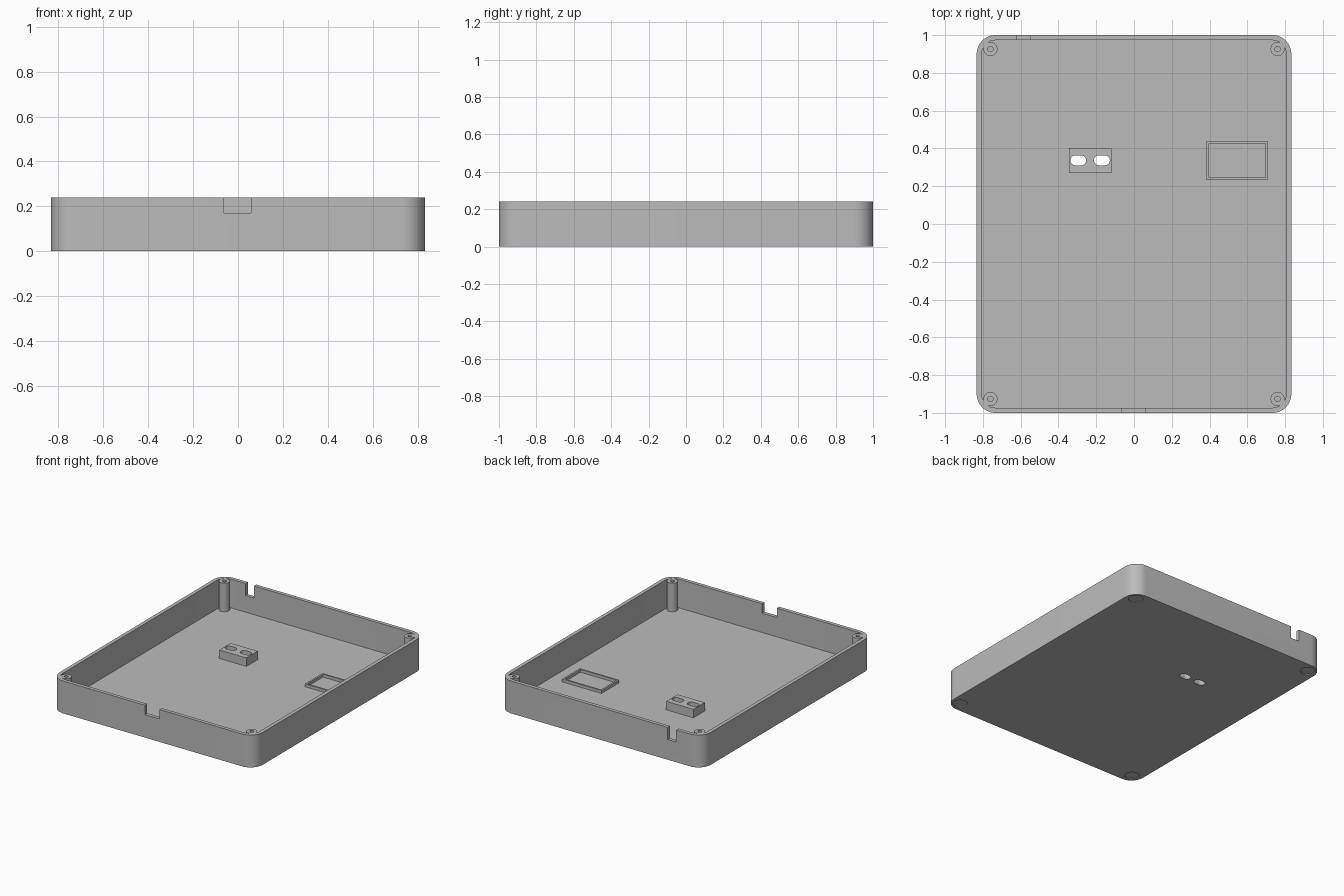
import bpy
import bmesh
from math import cos, sin, pi

cube = bpy.data.objects.get("Cube")
if cube:
    bpy.data.objects.remove(cube, do_unlink=True)

grey = bpy.data.materials.new("plain grey")
colour = (0.5, 0.5, 0.5, 1)
grey.diffuse_color = colour
grey.use_nodes = True
grey.node_tree.nodes["Principled BSDF"].inputs["Base Color"].default_value = colour

HALF_X, HALF_Y, HEIGHT = 0.833, 1.0, 0.24
WALL, FLOOR, RADIUS = 0.027, 0.027, 0.1


def prism(name, centre, half, z0, z1, r=0, steps=12):
    """Upright prism with a rectangular, rounded or circular outline."""
    bm = bmesh.new()
    ring = []
    for i, (sx, sy) in enumerate([(1, 1), (-1, 1), (-1, -1), (1, -1)]):
        for k in range(steps + 1 if r else 1):
            a = (i + k / steps) * pi / 2
            x = centre[0] + sx * (half[0] - r) + r * cos(a)
            y = centre[1] + sy * (half[1] - r) + r * sin(a)
            ring.append(bm.verts.new((x, y, z0)))
    bottom = bm.faces.new(ring)
    top = bmesh.ops.extrude_face_region(bm, geom=[bottom])["geom"]
    bmesh.ops.translate(bm, vec=(0, 0, z1 - z0),
                        verts=[g for g in top if isinstance(g, bmesh.types.BMVert)])
    bmesh.ops.remove_doubles(bm, verts=bm.verts, dist=0.00001)
    bmesh.ops.recalc_face_normals(bm, faces=bm.faces)
    mesh = bpy.data.meshes.new(name)
    bm.to_mesh(mesh)
    bm.free()
    mesh.materials.append(grey)
    obj = bpy.data.objects.new(name, mesh)
    bpy.context.collection.objects.link(obj)
    return obj


def box(name, x0, x1, y0, y1, z0, z1):
    return prism(name, ((x0 + x1) / 2, (y0 + y1) / 2),
                 ((x1 - x0) / 2, (y1 - y0) / 2), z0, z1)


def cylinder(name, centre, r, z0, z1):
    return prism(name, centre, (r, r), z0, z1, r)


def activate(obj):
    bpy.ops.object.select_all(action='DESELECT')
    obj.select_set(True)
    bpy.context.view_layer.objects.active = obj


def cut(obj, cutters):
    activate(obj)
    for cutter in cutters:
        mod = obj.modifiers.new("cut", 'BOOLEAN')
        mod.operation = 'DIFFERENCE'
        mod.solver = 'EXACT'
        mod.object = cutter
        bpy.ops.object.modifier_apply(modifier=mod.name)
        bpy.data.objects.remove(cutter, do_unlink=True)


def slots():
    return [prism("slot_cutter", (x, 0.337), (0.042, 0.026), -0.1, 0.2, 0.0259)
            for x in (-0.295, -0.17)]


corners = [(sx * 0.76, sy * 0.926) for sx in (-1, 1) for sy in (-1, 1)]

# Open tray with wall notches, floor slots and shallow recesses underneath
tray = prism("tray", (0, 0), (HALF_X, HALF_Y), 0, HEIGHT, RADIUS)
cut(tray, [
    prism("cavity_cutter", (0, 0), (HALF_X - WALL, HALF_Y - WALL),
          FLOOR, HEIGHT + 0.1, RADIUS - WALL),
    box("front_notch_cutter", -0.063, 0.057, -1.1, -0.95, 0.17, 0.4),
    box("back_notch_cutter", -0.62, -0.55, 0.95, 1.1, 0.15, 0.4),
] + slots() + [cylinder("recess_cutter", c, 0.05, -0.1, 0.006) for c in corners])

# Corner screw posts with blind holes
posts = []
for c in corners:
    post = cylinder("screw_post", c, 0.037, FLOOR - 0.005, HEIGHT - 0.001)
    cut(post, [cylinder("hole_cutter", c, 0.014, 0.06, HEIGHT + 0.1)])
    posts.append(post)

# Raised block around the twin slots
block = box("slot_block", -0.343, -0.12, 0.27, 0.403, FLOOR - 0.005, 0.09)
cut(block, slots())

# Low rectangular frame on the floor
frame = box("floor_frame", 0.385, 0.708, 0.232, 0.44, FLOOR - 0.005, 0.048)
cut(frame, [box("frame_cutter", 0.398, 0.695, 0.245, 0.427, 0, 0.2)])

for obj in [tray, block, frame] + posts:
    activate(obj)
    bpy.ops.object.shade_smooth_by_angle(angle=pi / 6)
